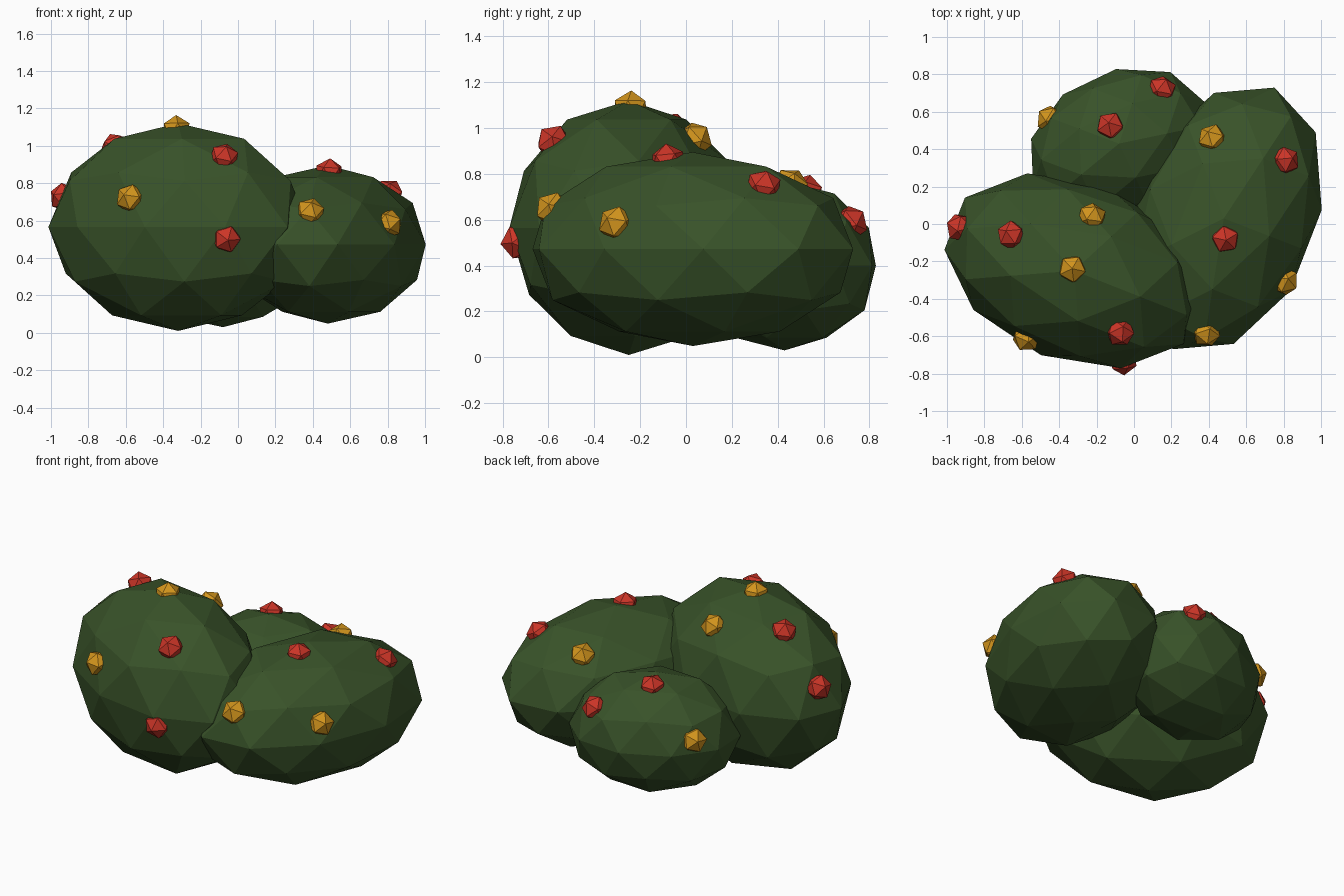
import bpy
from math import radians
from mathutils import Vector, Matrix

if "Cube" in bpy.data.objects:
    bpy.data.objects.remove(bpy.data.objects["Cube"])


def material(name, rgb):
    m = bpy.data.materials.new(name)
    m.diffuse_color = (*rgb, 1)
    m.use_nodes = True
    m.node_tree.nodes["Principled BSDF"].inputs["Base Color"].default_value = m.diffuse_color
    return m


LEAF = material("leaf_green", (0.04, 0.085, 0.022))
RED = material("berry_red", (0.6, 0.035, 0.02))
GOLD = material("berry_gold", (0.65, 0.30, 0.012))
BERRY_R = 0.08
SINK = 0.036  # how far a berry centre sits under the foliage surface


def ico(name, subdivisions, matrix, mat):
    bpy.ops.mesh.primitive_ico_sphere_add(subdivisions=subdivisions, radius=1)
    ob = bpy.context.object
    ob.name = name
    ob.matrix_world = matrix
    ob.data.materials.append(mat)
    return ob


def clump(name, centre, radii, turn, berries):
    centre = Vector(centre)
    rot = Matrix.Rotation(radians(turn), 4, 'Z')
    # low-poly foliage mass
    ico(name, 2, Matrix.Translation(centre) @ rot @ Matrix.Diagonal((*radii, 1)), LEAF)
    # berries pressed onto the surface, one tip pointing outwards
    for i, (mat, point) in enumerate(berries):
        p = rot.inverted() @ (Vector(point) - centre)
        k = sum((a / r) ** 2 for a, r in zip(p, radii)) ** -0.5
        p *= k
        n = Vector([a / r ** 2 for a, r in zip(p, radii)]).normalized()
        pos = centre + rot @ (p - n * SINK)
        aim = (rot @ n).to_track_quat('Z', 'Y').to_matrix().to_4x4()
        ico(f"{name}_berry_{i + 1}", 1,
            Matrix.Translation(pos) @ aim @ Matrix.Scale(BERRY_R, 4), mat)


# tall front-left clump
clump("foliage_front", (-0.32, -0.25, 0.565), (0.722, 0.485, 0.555), -21.5, [
    (GOLD, (-0.33, -0.24, 1.10)),
    (GOLD, (-0.22, 0.05, 0.96)),
    (RED, (-0.65, -0.06, 1.00)),
    (RED, (-0.93, -0.02, 0.73)),
    (GOLD, (-0.58, -0.62, 0.72)),
    (RED, (-0.08, -0.585, 0.945)),
    (RED, (-0.06, -0.76, 0.50)),
])
# long right clump
clump("foliage_right", (0.48, 0.03, 0.472), (0.496, 0.75, 0.423), -21.2, [
    (RED, (0.49, -0.08, 0.88)),
    (RED, (0.82, 0.34, 0.77)),
    (GOLD, (0.41, 0.46, 0.77)),
    (GOLD, (0.82, -0.31, 0.59)),
    (GOLD, (0.39, -0.60, 0.665)),
])
# small back clump
clump("foliage_back", (-0.08, 0.43, 0.40), (0.385, 0.51, 0.37), -64.4, [
    (RED, (-0.13, 0.53, 0.75)),
    (RED, (0.15, 0.73, 0.60)),
    (GOLD, (-0.45, 0.57, 0.48)),
])
